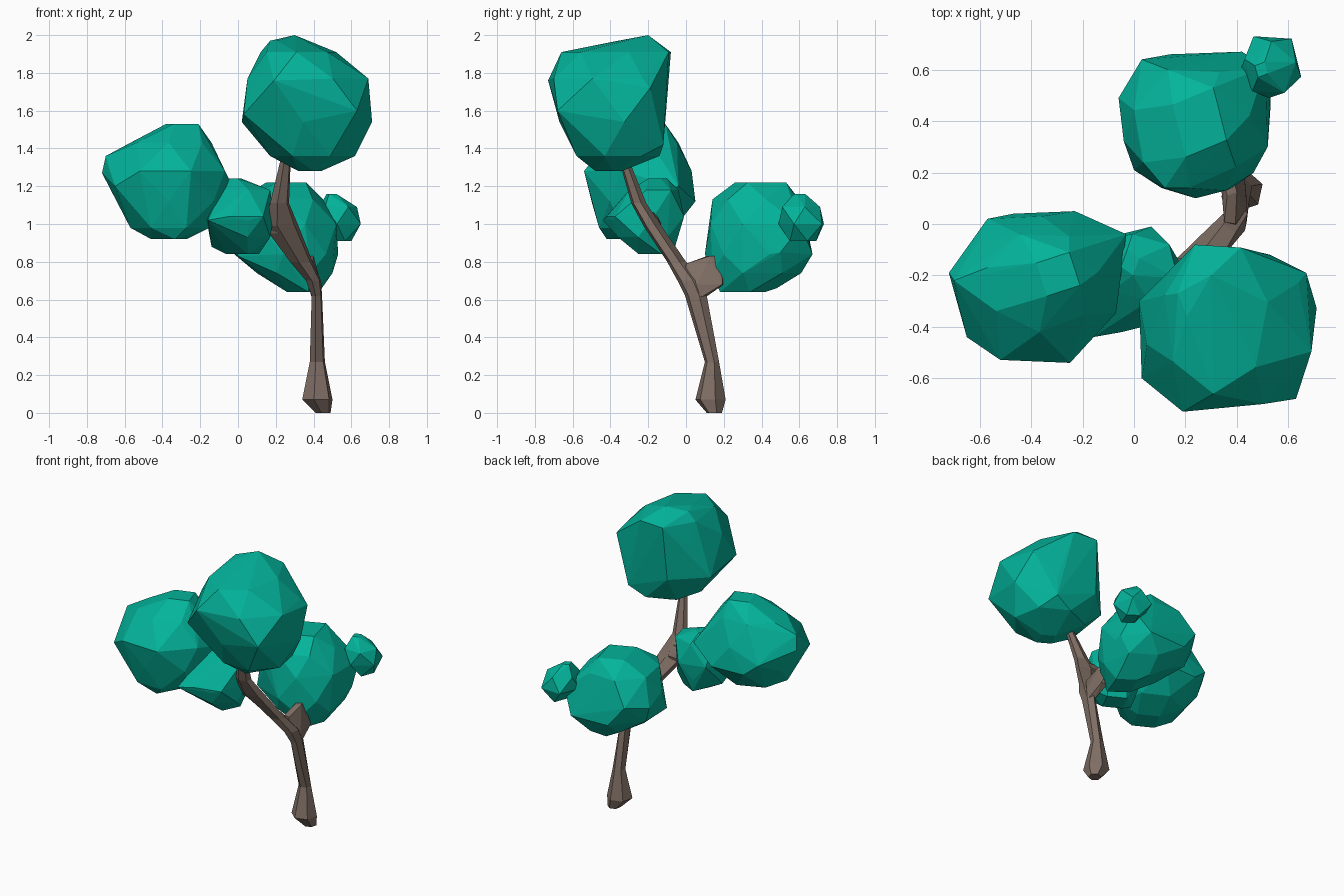
import bpy, bmesh, math


def material(name, rgb):
    m = bpy.data.materials.new(name)
    m.diffuse_color = (*rgb, 1)
    return m


LEAF = material("teal leaves", (0.001, 0.45, 0.325))
BARK = material("brown bark", (0.215, 0.158, 0.129))


def ring(spec, sides, turn):
    """Polygon at one height, stretched to fill the given x and y limits."""
    z, x0, x1, y0, y1 = spec
    angles = [2 * math.pi * (i + turn) / sides for i in range(sides)]
    c, s = [math.cos(a) for a in angles], [math.sin(a) for a in angles]

    def fit(v, vs, lo, hi):
        return lo + (v - min(vs)) / (max(vs) - min(vs)) * (hi - lo)
    return [(fit(a, c, x0, x1), fit(b, s, y0, y1), z) for a, b in zip(c, s)]


def finish(name, bm, mat):
    bmesh.ops.recalc_face_normals(bm, faces=bm.faces[:])
    mesh = bpy.data.meshes.new(name)
    bm.to_mesh(mesh)
    bm.free()
    mesh.materials.append(mat)
    bpy.context.collection.objects.link(bpy.data.objects.new(name, mesh))


def blob(name, rings, mat=LEAF, sides=7, tips=()):
    """Faceted clump: convex hull around stacked rings and a few corner points."""
    bm = bmesh.new()
    points = list(tips)
    for i, r in enumerate(rings):
        n = 4 if i in (0, len(rings) - 1) else sides
        points += ring(r, n, 0.5 * (i % 2) + 0.2)
    for p in points:
        bm.verts.new(p)
    res = bmesh.ops.convex_hull(bm, input=bm.verts[:])
    loose = {v for v in res["geom_interior"] + res["geom_unused"]
             if isinstance(v, bmesh.types.BMVert)}
    bmesh.ops.delete(bm, geom=list(loose), context='VERTS')
    finish(name, bm, mat)


def limb(name, rings, sides=6):
    """Tapered tube through stacked rings."""
    bm = bmesh.new()
    loops = [[bm.verts.new(p) for p in ring(r, sides, 0.3)] for r in rings]
    for a, b in zip(loops, loops[1:]):
        for i in range(sides):
            j = (i + 1) % sides
            bm.faces.new((a[i], a[j], b[j], b[i]))
    bm.faces.new(loops[0])
    bm.faces.new(loops[-1])
    finish(name, bm, BARK)


# Trunk with flared foot, bending to the upper front; rings are (z, x0, x1, y0, y1)
limb("trunk", [
    (0.00, 0.41, 0.49, 0.11, 0.19), (0.07, 0.34, 0.50, 0.05, 0.21),
    (0.27, 0.38, 0.46, 0.10, 0.175), (0.62, 0.39, 0.445, -0.005, 0.11),
    (0.70, 0.36, 0.44, -0.045, 0.08), (0.80, 0.275, 0.395, -0.10, 0.00),
    (0.99, 0.135, 0.32, -0.225, -0.13), (1.11, 0.17, 0.27, -0.29, -0.21),
    (1.36, 0.23, 0.28, -0.36, -0.31)])

# Short branches into the side clumps
blob("back_branch", [
    (0.61, 0.39, 0.44, 0.03, 0.10), (0.68, 0.37, 0.44, -0.01, 0.20),
    (0.79, 0.34, 0.41, 0.00, 0.20), (0.83, 0.35, 0.40, 0.11, 0.17)], BARK, 5)
blob("left_branch", [
    (0.95, 0.16, 0.24, -0.19, -0.14), (1.00, 0.08, 0.26, -0.20, -0.13),
    (1.06, 0.08, 0.24, -0.22, -0.16)], BARK, 5)

# Leaf clumps
blob("top_leaves", [
    (1.28, 0.32, 0.44, -0.48, -0.34), (1.36, 0.17, 0.62, -0.58, -0.14),
    (1.54, 0.02, 0.71, -0.67, -0.11), (1.77, 0.05, 0.69, -0.70, -0.10),
    (1.91, 0.12, 0.52, -0.66, -0.08), (1.97, 0.17, 0.32, -0.36, -0.24)],
    tips=[(0.30, -0.20, 2.0), (0.63, -0.68, 1.60), (0.03, -0.60, 1.58),
          (0.19, -0.73, 1.76), (0.67, -0.19, 1.72), (0.53, -0.12, 1.42)])
blob("left_leaves", [
    (0.92, -0.46, -0.27, -0.42, -0.22), (0.98, -0.57, -0.15, -0.46, -0.06),
    (1.12, -0.64, -0.06, -0.50, 0.04), (1.28, -0.68, -0.07, -0.54, 0.03),
    (1.43, -0.57, -0.14, -0.42, -0.04), (1.53, -0.38, -0.21, -0.28, -0.11)],
    tips=[(-0.65, -0.44, 1.20), (-0.57, 0.02, 1.20), (-0.72, -0.19, 1.27),
          (-0.70, -0.22, 1.36), (-0.03, -0.04, 1.20), (-0.23, 0.05, 1.12)])
blob("middle_leaves", [
    (0.84, -0.06, 0.11, -0.25, -0.07), (0.93, -0.14, 0.17, -0.36, -0.05),
    (1.04, -0.17, 0.19, -0.42, -0.01), (1.18, -0.12, 0.17, -0.30, -0.04),
    (1.24, -0.05, 0.02, -0.20, -0.10)], sides=6,
    tips=[(-0.16, -0.44, 1.02), (-0.14, -0.20, 0.88), (0.06, -0.39, 1.02)])
blob("back_leaves", [
    (0.64, 0.26, 0.43, 0.18, 0.42), (0.74, 0.10, 0.50, 0.14, 0.61),
    (0.84, -0.02, 0.53, 0.10, 0.66), (1.00, -0.04, 0.52, 0.13, 0.63),
    (1.13, 0.00, 0.45, 0.14, 0.60), (1.22, 0.15, 0.36, 0.26, 0.53)],
    tips=[(0.42, 0.67, 0.84), (0.03, 0.64, 0.98), (0.00, 0.21, 0.83),
          (0.12, 0.14, 1.13), (-0.06, 0.49, 0.95), (0.53, 0.50, 0.85),
          (0.51, 0.61, 0.99), (0.28, 0.48, 0.66)])
blob("small_leaves", [
    (0.91, 0.50, 0.60, 0.55, 0.69), (1.00, 0.41, 0.65, 0.49, 0.73),
    (1.09, 0.43, 0.63, 0.51, 0.71), (1.16, 0.47, 0.52, 0.57, 0.63)], sides=5)
